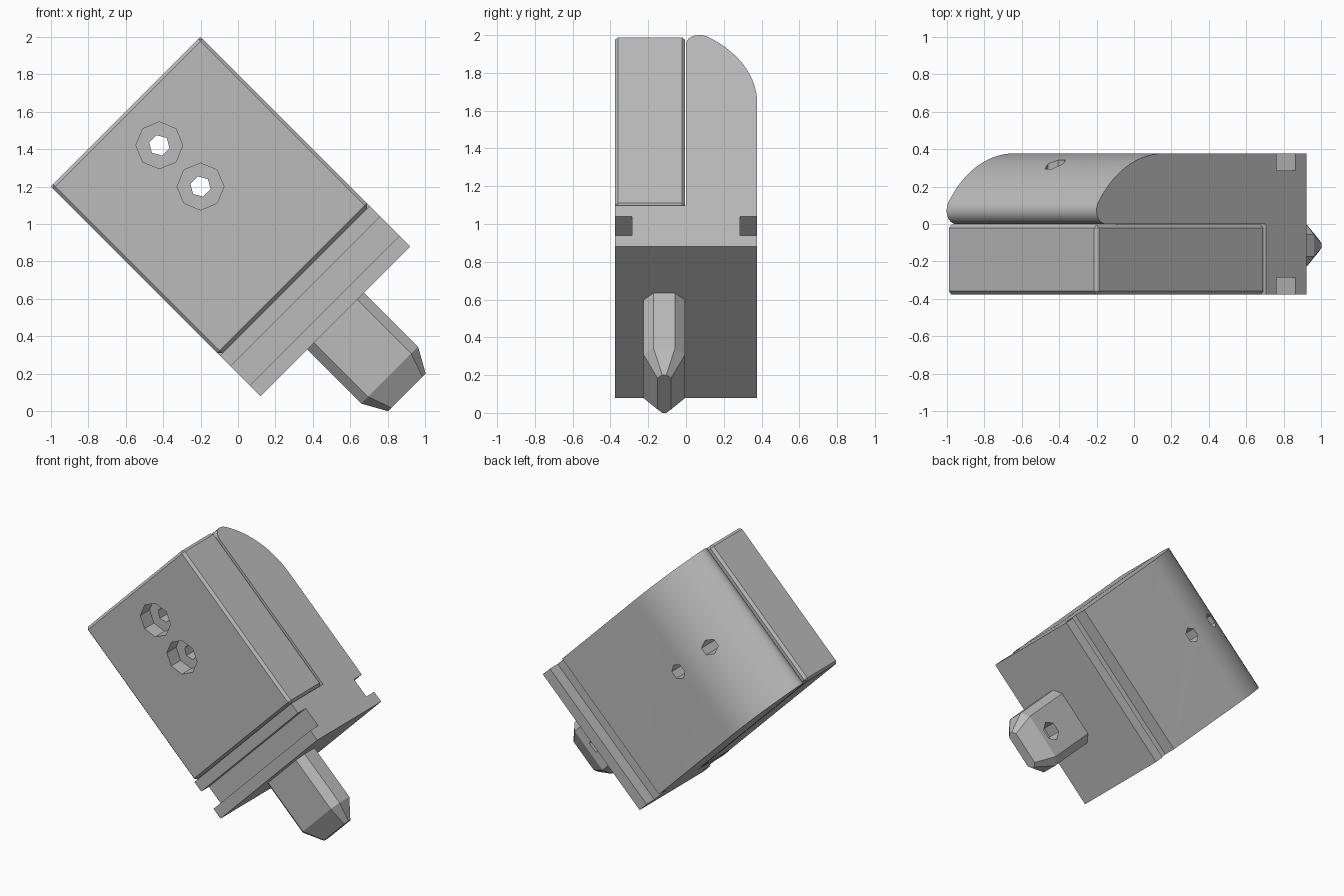
import bpy, bmesh, math
from mathutils import Matrix, Vector

cube = bpy.data.objects.get("Cube")
if cube:
    bpy.data.objects.remove(cube, do_unlink=True)

steel = bpy.data.materials.new("grey steel")
steel.use_nodes = True
grey = (0.5, 0.5, 0.5, 1)
steel.diffuse_color = grey
steel.node_tree.nodes["Principled BSDF"].inputs["Base Color"].default_value = grey

# Local frame: x runs along the clamp to its pin, z runs across its width
TILT = Matrix.Rotation(math.radians(45), 4, 'Y')
LOW, HIGH, MID = 0.141, 1.273, 0.707
BACK, END = -1.556, 0.028
HALF = 0.377


def add_object(name, bm):
    bmesh.ops.recalc_face_normals(bm, faces=bm.faces)
    mesh = bpy.data.meshes.new(name)
    bm.to_mesh(mesh)
    bm.free()
    mesh.materials.append(steel)
    mesh.transform(TILT)
    ob = bpy.data.objects.new(name, mesh)
    bpy.context.collection.objects.link(ob)
    return ob


def loft(name, rings):
    bm = bmesh.new()
    loops = [[bm.verts.new(p) for p in ring] for ring in rings]
    n = len(loops[0])
    for a, b in zip(loops, loops[1:]):
        for i in range(n):
            j = (i + 1) % n
            bm.faces.new((a[i], a[j], b[j], b[i]))
    bm.faces.new(loops[0])
    bm.faces.new(loops[-1])
    return add_object(name, bm)


def drill(ob, x, z, radius, y0, y1, sides):
    bm = bmesh.new()
    bmesh.ops.create_cone(bm, cap_ends=True, segments=sides, radius1=radius,
                          radius2=radius, depth=y1 - y0,
                          matrix=Matrix.Translation((x, (y0 + y1) / 2, z))
                          @ Matrix.Rotation(math.pi / 2, 4, 'X'))
    cutter = add_object("drill_cutter", bm)
    cutter.hide_render = True
    mod = ob.modifiers.new("hole", 'BOOLEAN')
    mod.operation = 'DIFFERENCE'
    mod.solver = 'EXACT'
    mod.object = cutter
    bpy.context.view_layer.objects.active = ob
    bpy.ops.object.modifier_apply(modifier=mod.name)
    bpy.data.objects.remove(cutter, do_unlink=True)


def arc(cx, cy, r, start, stop, steps):
    # Angles are measured from +y towards -x
    for i in range(steps + 1):
        t = math.radians(start + (stop - start) * i / steps)
        yield cx - r * math.sin(t), cy + r * math.cos(t)


# Main body: rounded rear jaw, shelf, and a grooved end plate
G0, G1, GY, SHELF = -0.198, -0.054, 0.285, -0.278
TIP, ROUND, JOIN = 0.07, 0.6, 56.3
profile = list(arc(-1.047, HALF - ROUND, ROUND, 0, JOIN, 14))
profile += list(arc(BACK + TIP, TIP, TIP, JOIN, 180, 10))[1:]
profile += [(SHELF, 0), (SHELF, -HALF)]
profile += [(G0, -HALF), (G0, -GY), (G1, -GY), (G1, -HALF), (END, -HALF)]
profile += [(END, HALF), (G1, HALF), (G1, GY), (G0, GY), (G0, HALF)]
body = loft("clamp_body", [[(x, y, z) for x, y in profile] for z in (LOW, HIGH)])

# Front jaw: chamfered block resting on the shelf
bm = bmesh.new()
bmesh.ops.create_cube(bm, size=1)
size = Vector((SHELF - 0.002 - BACK, HALF - 0.004, HIGH - LOW))
centre = Vector((BACK + size.x / 2, -HALF + size.y / 2, MID))
for v in bm.verts:
    v.co = centre + v.co * size
bmesh.ops.bevel(bm, geom=bm.edges[:], offset=0.018, segments=1, affect='EDGES')
jaw = add_object("front_jaw", bm)

# Two screw holes, counterbored in the front jaw
for x in (-1.301, -0.99):
    drill(jaw, x, MID, 0.125, -0.5, -HALF + 0.11, 8)
    drill(jaw, x, MID, 0.056, -0.5, 0.1, 6)
    drill(body, x, MID, 0.056, -0.1, 0.5, 6)


# Locating pin: flattened octagonal shank with a tapered tip
def octagon(x, hy, hz, c):
    pts = [(hy, hz - c), (hy - c, hz), (c - hy, hz), (-hy, hz - c),
           (-hy, c - hz), (c - hy, -hz), (hy - c, -hz), (hy, c - hz)]
    return [(x, y - 0.115, z + MID + 0.002) for y, z in pts]


pin = loft("locating_pin", [octagon(END - 0.01, 0.11, 0.215, 0.052),
                            octagon(0.435, 0.11, 0.215, 0.052),
                            octagon(0.566, 0.036, 0.142, 0.025)])
drill(pin, 0.33, MID, 0.07, -0.1, 0.1, 6)

# Smooth shading on the curved jaw, crisp edges elsewhere
bpy.ops.object.select_all(action='DESELECT')
body.select_set(True)
bpy.context.view_layer.objects.active = body
bpy.ops.object.shade_smooth_by_angle(angle=math.radians(30))
